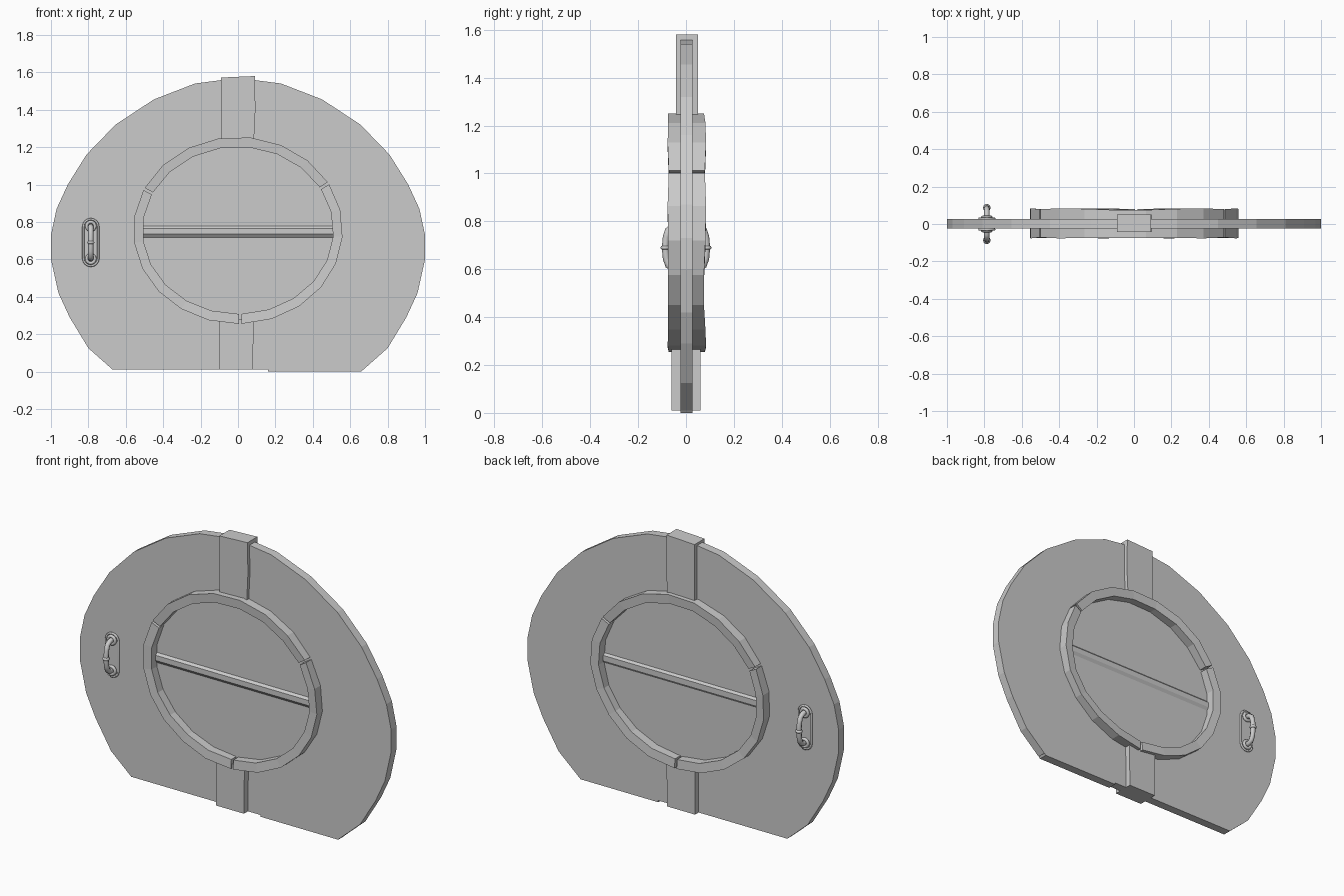
import bpy, bmesh, math

if "Cube" in bpy.data.objects:
    bpy.data.objects.remove(bpy.data.objects["Cube"])

CZ = 0.755  # centre height of the ring


def make_object(name, bm):
    bmesh.ops.recalc_face_normals(bm, faces=bm.faces)
    mesh = bpy.data.meshes.new(name)
    bm.to_mesh(mesh)
    bm.free()
    ob = bpy.data.objects.new(name, mesh)
    bpy.context.collection.objects.link(ob)
    return ob


def slab(name, outline, y0, y1):
    """Extrude an x-z outline between two depths."""
    bm = bmesh.new()
    face = bm.faces.new([bm.verts.new((x, y0, z)) for x, z in outline])
    ext = bmesh.ops.extrude_face_region(bm, geom=[face])["geom"]
    for v in ext:
        if isinstance(v, bmesh.types.BMVert):
            v.co.y = y1
    return make_object(name, bm)


def stadium(x, z, r, half, n=8):
    pts = []
    for i in range(2 * n + 2):
        a = math.pi * (i if i <= n else i - 1) / n
        dz = half if i <= n else -half
        pts.append((x + r * math.cos(a), z + dz + r * math.sin(a)))
    return pts


# Main slab: faceted round disc with a flat base
half = [(0.67, 0.01), (0.8, 0.125), (0.9, 0.29), (0.96, 0.42), (1.0, 0.6),
        (1.0, 0.73), (0.97, 0.87), (0.91, 1.0), (0.81, 1.16), (0.655, 1.32),
        (0.45, 1.455), (0.23, 1.54)]
outline = half + [(0, 1.57)] + [(-x, z) for x, z in reversed(half)]
slab("round_slab", outline, -0.023, 0.027)
slab("base_sill", [(0.16, 0), (0.66, 0), (0.67, 0.012), (0.16, 0.012)], -0.023, 0.027)


# Rough-hewn ring in three segments, separated by narrow gaps
def ring_segment(name, a0, a1, steps=7):
    bm = bmesh.new()
    loops = []
    for i in range(steps + 1):
        t = i / steps
        a = math.radians(a0 + (a1 - a0) * t)
        c, s = math.cos(a), math.sin(a)
        wob = 0.005 * math.sin(t * 3 * math.pi)
        f, b = -0.072 - abs(wob), 0.079 + wob
        section = [(0.56, 0.5, f), (0.56, 0.5, b),
                   (0.51, 0.447, b - 0.004), (0.51, 0.447, f + 0.004)]
        loops.append([bm.verts.new((rx * c, y, CZ + rz * s)) for rx, rz, y in section])
    for l0, l1 in zip(loops, loops[1:]):
        for k in range(4):
            bm.faces.new((l0[k], l0[(k + 1) % 4], l1[(k + 1) % 4], l1[k]))
    bm.faces.new(loops[0])
    bm.faces.new(loops[-1])
    make_object(name, bm)


for i, (a0, a1) in enumerate([(31, 153), (154.5, 270.5), (272, 389.5)]):
    ring_segment(f"ring_segment_{i + 1}", a0, a1)

# Upright straps above and below the ring
slab("top_strap", [(-0.09, 1.23), (0.085, 1.23), (0.093, 1.4), (0.09, 1.58),
                   (-0.09, 1.572), (-0.09, 1.4)], -0.042, 0.05)
slab("bottom_strap", [(-0.1, 0.01), (0.08, 0.01), (0.083, 0.28), (-0.1, 0.28)],
     -0.06, 0.06)

# Slim bar across the inner panel, with sloped edges on both faces
bm = bmesh.new()
profile = [(-0.023, 0.718), (-0.036, 0.735), (-0.036, 0.765), (-0.023, 0.777),
           (0.027, 0.777), (0.038, 0.765), (0.038, 0.735), (0.027, 0.718)]
ends = [[bm.verts.new((x, y, z)) for y, z in profile] for x in (-0.52, 0.52)]
for k in range(8):
    j = (k + 1) % 8
    bm.faces.new((ends[0][k], ends[0][j], ends[1][j], ends[1][k]))
for e in ends:
    bm.faces.new(e)
make_object("cross_bar", bm)


# Pull handles on both faces
def tube(name, pts, radius, closed=False):
    cu = bpy.data.curves.new(name, "CURVE")
    cu.dimensions = "3D"
    cu.bevel_depth = radius
    cu.bevel_resolution = 2
    cu.use_fill_caps = True
    sp = cu.splines.new("POLY")
    sp.points.add(len(pts) - 1)
    for p, co in zip(sp.points, pts):
        p.co = (*co, 1)
    sp.use_cyclic_u = closed
    sp.use_smooth = True
    ob = bpy.data.objects.new(name, cu)
    bpy.context.collection.objects.link(ob)


def torus(name, loc, R, r, rot):
    bpy.ops.mesh.primitive_torus_add(location=loc, rotation=rot, major_radius=R,
                                     minor_radius=r, major_segments=16, minor_segments=8)
    bpy.context.object.name = name
    bpy.ops.object.shade_smooth()


HX, HZ = -0.787, 0.69
for side, s in (("front", -1), ("back", 1)):
    surf = s * 0.026
    slab(f"{side}_handle_plate", stadium(HX, HZ, 0.04, 0.085), 0, s * 0.03)
    tube(f"{side}_plate_rim",
         [(x, s * 0.03, z) for x, z in stadium(HX, HZ, 0.04, 0.085)], 0.006, True)
    path = [(0.02, 0.088), (0.055, 0.086), (0.074, 0.073), (0.083, 0.045),
            (0.087, 0), (0.083, -0.045), (0.074, -0.073), (0.055, -0.086), (0.02, -0.088)]
    tube(f"{side}_handle_grip", [(HX, s * y, HZ + z) for y, z in path], 0.014)
    torus(f"{side}_grip_collar", (HX, s * 0.087, HZ), 0.012, 0.008, (0, 0, 0))
    for k, dz in (("upper", 0.088), ("lower", -0.088)):
        torus(f"{side}_{k}_rosette", (HX, surf + s * 0.01, HZ + dz), 0.022, 0.009,
              (math.pi / 2, 0, 0))
